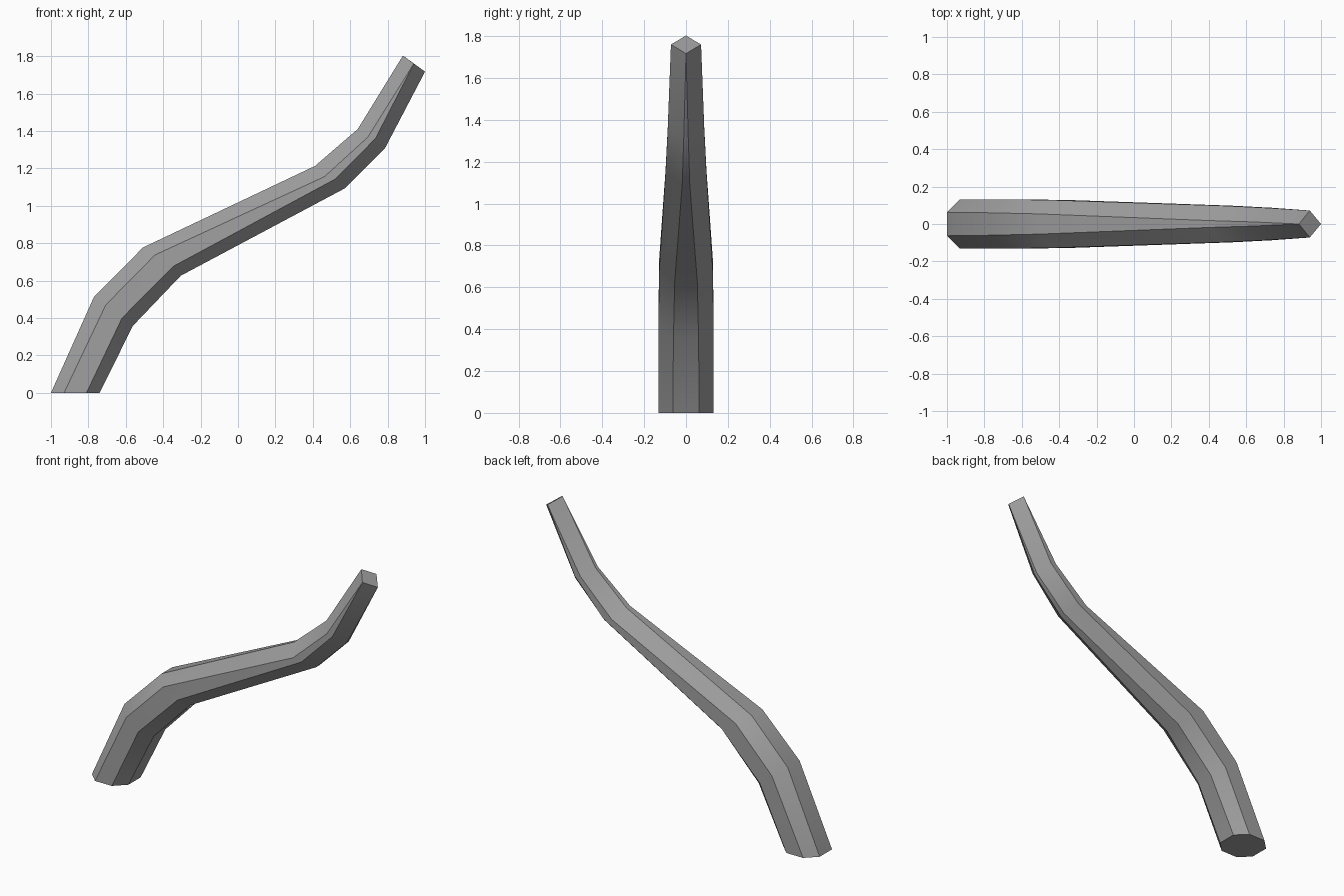
import bpy
import bmesh
import math

cube = bpy.data.objects.get("Cube")
if cube:
    bpy.data.objects.remove(cube, do_unlink=True)


def make_material(name, colour):
    mat = bpy.data.materials.new(name)
    mat.use_nodes = True
    mat.diffuse_color = colour
    mat.node_tree.nodes["Principled BSDF"].inputs["Base Color"].default_value = colour
    return mat


# Side profile of each cross-section, from the outer edge to the inner edge (x, z),
# followed by the half widths of the flat edges and of the broad sides
sections = [
    ((-1, 0), (-.93, 0), (-.81, 0), (-.74, 0), .063, .132),
    ((-.77, .513), (-.707, .47), (-.62, .4), (-.562, .358), .06, .132),
    ((-.508, .777), (-.444, .737), (-.343, .678), (-.306, .626), .054, .128),
    ((.412, 1.213), (.463, 1.156), (.522, 1.144), (.571, 1.093), .018, .098),
    ((.64, 1.41), (.695, 1.368), (.735, 1.36), (.785, 1.306), .011, .087),
    ((.882, 1.803), (.94, 1.76), (.94, 1.76), (1, 1.717), 0, .072),
]


def section_ring(bm, section):
    """Eight-sided ring, mirrored across the y = 0 plane."""
    outer, upper, lower, inner, flat, broad = section
    half = [(outer, flat), (upper, broad), (lower, broad), (inner, flat)]
    points = [(x, -y, z) for (x, z), y in half]
    points += [(x, y, z) for (x, z), y in reversed(half)]
    return [bm.verts.new(p) for p in points]


# Curved stem: octagonal at the foot, tapering to a square tip
bm = bmesh.new()
rings = [section_ring(bm, s) for s in sections]
for low, high in zip(rings, rings[1:]):
    for i in range(len(low)):
        j = (i + 1) % len(low)
        bm.faces.new((low[i], low[j], high[j], high[i]))
bm.faces.new(list(reversed(rings[0])))
bm.faces.new(rings[-1])
bmesh.ops.remove_doubles(bm, verts=bm.verts[:], dist=.0001)
bmesh.ops.recalc_face_normals(bm, faces=bm.faces[:])

mesh = bpy.data.meshes.new("curved_stem")
bm.to_mesh(mesh)
bm.free()
mesh.materials.append(make_material("plain grey", (.35, .35, .35, 1)))
stem = bpy.data.objects.new("curved_stem", mesh)
bpy.context.collection.objects.link(stem)

# Smooth along the bends, crisp along the length
bpy.ops.object.select_all(action="DESELECT")
stem.select_set(True)
bpy.context.view_layer.objects.active = stem
bpy.ops.object.shade_smooth_by_angle(angle=math.radians(30))
